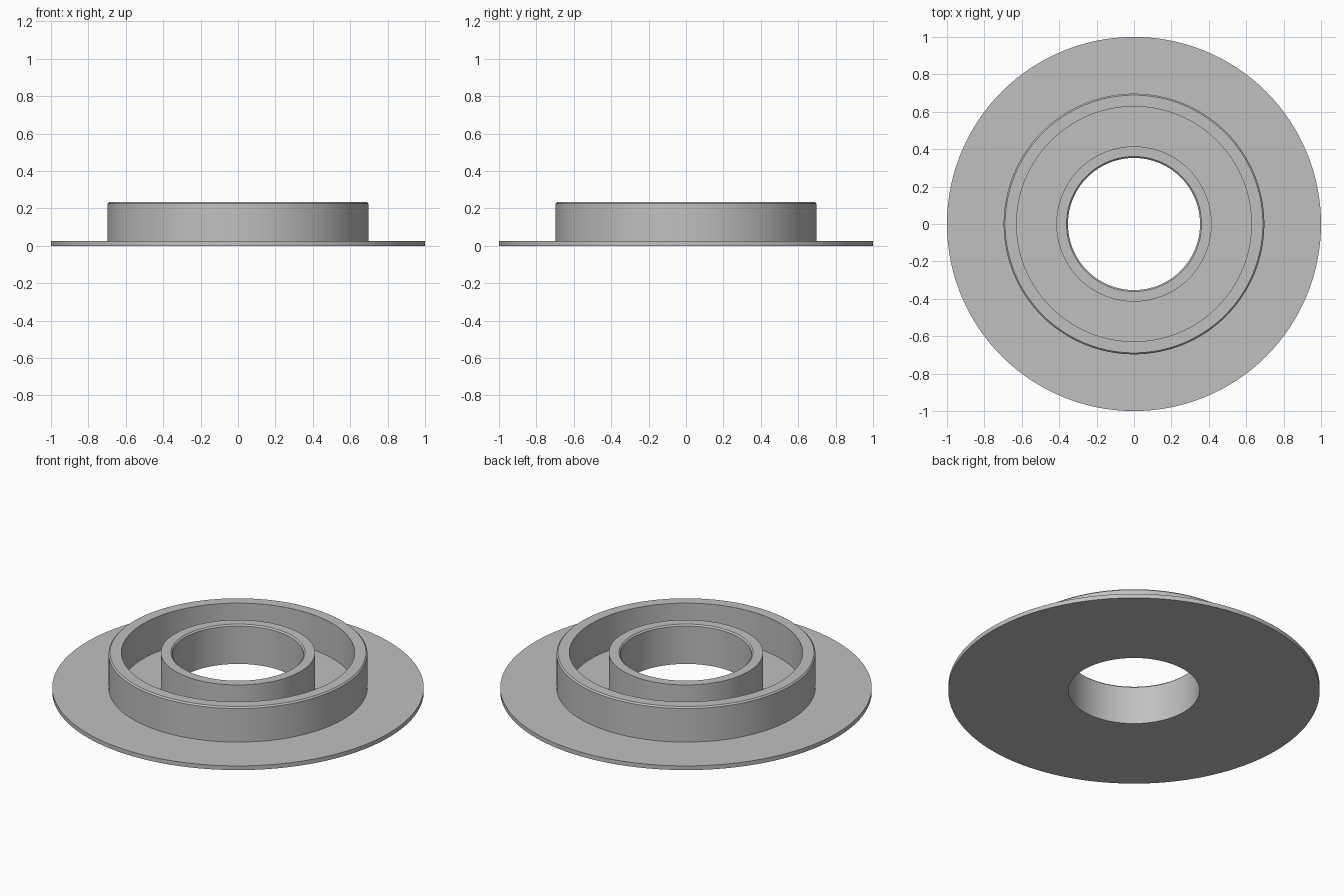
import bpy
import bmesh
import math

SEGMENTS = 128
BASE, TOP = 0.025, 0.233      # flange thickness, ring height
BORE, HUB = 0.353, 0.415      # inner ring radii
WALL_IN, WALL_OUT = 0.628, 0.697  # outer ring radii
BEVEL = 0.008

cube = bpy.data.objects.get("Cube")
if cube:
    bpy.data.objects.remove(cube, do_unlink=True)

# Plain grey material
grey = bpy.data.materials.new("plain_grey")
grey.use_nodes = True
colour = (0.53, 0.53, 0.53, 1)
grey.diffuse_color = colour
grey.node_tree.nodes["Principled BSDF"].inputs["Base Color"].default_value = colour


def lathe(name, profile, material):
    """Turn a closed (radius, height) profile around the z axis."""
    bm = bmesh.new()
    verts = [bm.verts.new((r, 0, z)) for r, z in profile]
    edges = [bm.edges.new((v, verts[i - 1])) for i, v in enumerate(verts)]
    bmesh.ops.spin(bm, geom=verts + edges, axis=(0, 0, 1), cent=(0, 0, 0),
                   angle=math.tau, steps=SEGMENTS, use_duplicate=False)
    bmesh.ops.remove_doubles(bm, verts=bm.verts[:], dist=0.0001)
    bmesh.ops.recalc_face_normals(bm, faces=bm.faces[:])
    mesh = bpy.data.meshes.new(name)
    bm.to_mesh(mesh)
    bm.free()
    mesh.materials.append(material)
    obj = bpy.data.objects.new(name, mesh)
    bpy.context.collection.objects.link(obj)
    bpy.ops.object.select_all(action="DESELECT")
    obj.select_set(True)
    bpy.context.view_layer.objects.active = obj
    bpy.ops.object.shade_smooth_by_angle(angle=math.radians(30))
    return obj


# Flange, outer wall, channel and bored hub turned as one piece
lathe("flanged_ring", [
    (BORE, 0), (1, 0), (1, BASE),
    (WALL_OUT, BASE), (WALL_OUT, TOP - BEVEL), (WALL_OUT - BEVEL, TOP),
    (WALL_IN, TOP), (WALL_IN, BASE),
    (HUB, BASE), (HUB, TOP),
    (BORE + BEVEL, TOP), (BORE, TOP - BEVEL),
], grey)
